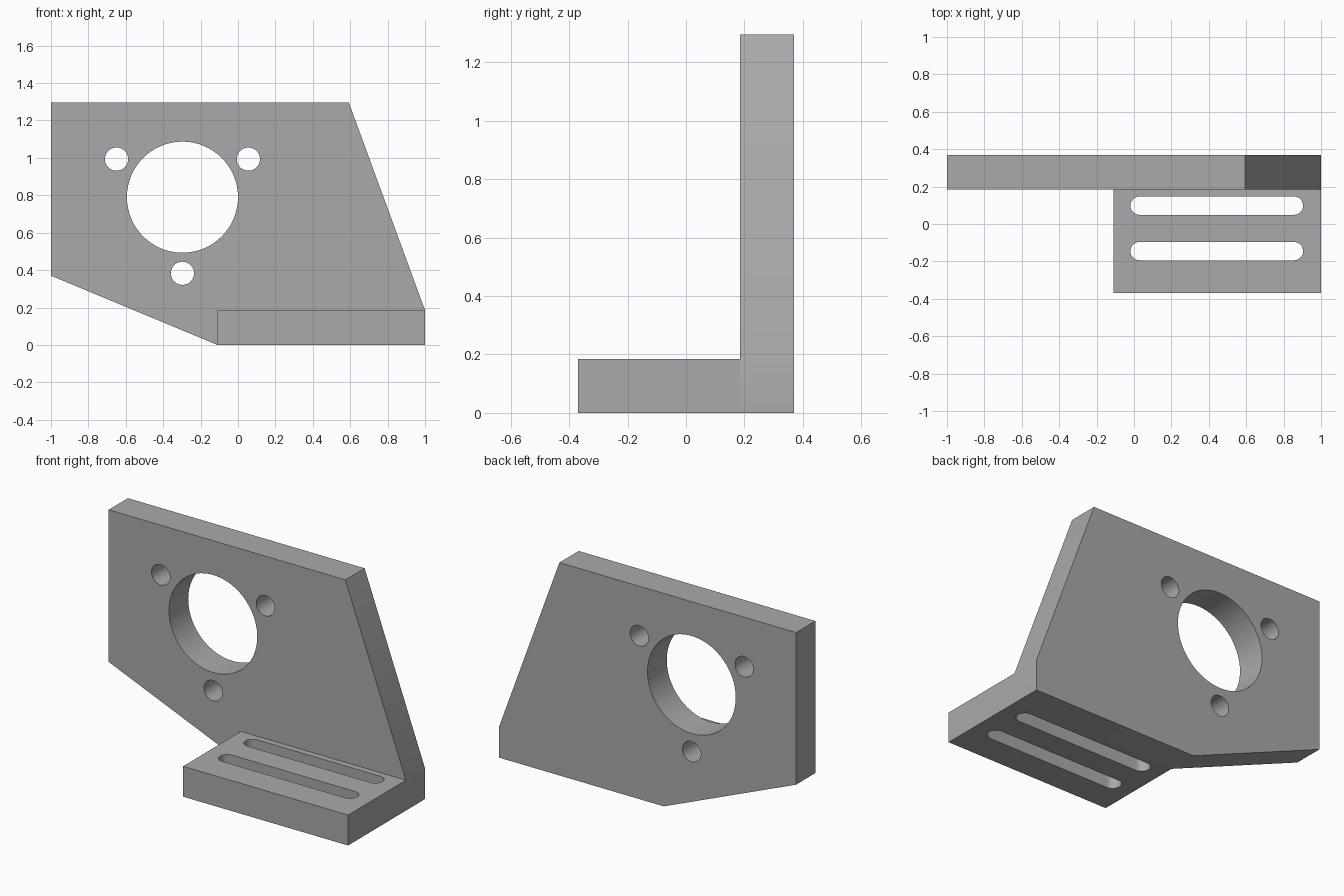
import bpy
import bmesh
from math import cos, sin, pi, radians
from mathutils import Vector, Matrix

cube = bpy.data.objects.get("Cube")
if cube:
    bpy.data.objects.remove(cube, do_unlink=True)

grey = bpy.data.materials.new("plain grey")
grey.use_nodes = True
colour = (0.4, 0.4, 0.4, 1)
grey.diffuse_color = colour
grey.node_tree.nodes["Principled BSDF"].inputs["Base Color"].default_value = colour


def arc(cx, cy, r, start, end, steps):
    """Points along an arc, including both ends."""
    angles = [start + (end - start) * i / steps for i in range(steps + 1)]
    return [(cx + r * cos(a), cy + r * sin(a)) for a in angles]


def circle(cx, cy, r, steps=64):
    return arc(cx, cy, r, 0, 2 * pi, steps)[:-1]


def slot(x0, x1, cy, r):
    return arc(x1, cy, r, -pi / 2, pi / 2, 16) + arc(x0, cy, r, pi / 2, 3 * pi / 2, 16)


def pierced_plate(name, outline, holes, thickness, matrix):
    """Fill an outline around its holes, then extrude it along local z."""
    bm = bmesh.new()
    for loop in [outline] + holes:
        verts = [bm.verts.new((x, y, 0)) for x, y in loop]
        for a, b in zip(verts, verts[1:] + verts[:1]):
            bm.edges.new((a, b))
    bmesh.ops.triangle_fill(bm, use_beauty=True, edges=bm.edges[:], normal=(0, 0, 1))
    top = bmesh.ops.extrude_face_region(bm, geom=bm.faces[:], use_keep_orig=True)
    moved = [g for g in top["geom"] if isinstance(g, bmesh.types.BMVert)]
    bmesh.ops.translate(bm, verts=moved, vec=Vector((0, 0, thickness)))
    bmesh.ops.transform(bm, matrix=matrix, verts=bm.verts[:])
    bmesh.ops.recalc_face_normals(bm, faces=bm.faces[:])
    mesh = bpy.data.meshes.new(name)
    bm.to_mesh(mesh)
    bm.free()
    mesh.materials.append(grey)
    obj = bpy.data.objects.new(name, mesh)
    bpy.context.collection.objects.link(obj)
    bpy.ops.object.select_all(action="DESELECT")
    obj.select_set(True)
    bpy.context.view_layer.objects.active = obj
    bpy.ops.object.shade_smooth_by_angle(angle=radians(30))
    return obj


T = 0.185          # plate thickness
BACK = 0.37        # rear face of the bracket
FOOT_LEFT = -0.11  # inner end of the foot

# Upright plate: large bore ringed by three bolt holes
cx, cz = -0.297, 0.79
bolts = [circle(cx + 0.407 * cos(a), cz + 0.407 * sin(a), 0.062, 40)
         for a in (radians(d) for d in (30, 150, 270))]
upright = [(-1, 0.37), (FOOT_LEFT, 0), (1, 0), (1, T), (0.593, 1.295), (-1, 1.295)]
stand = Matrix.Translation((0, BACK, 0)) @ Matrix.Rotation(pi / 2, 4, "X")
pierced_plate("upright_plate", upright, [circle(cx, cz, 0.297)] + bolts, T, stand)

# Foot plate: two long adjustment slots
foot = [(FOOT_LEFT, -BACK), (1, -BACK), (1, BACK - T), (FOOT_LEFT, BACK - T)]
slots = [slot(0.03, 0.855, y, 0.049) for y in (0.098, -0.145)]
pierced_plate("foot_plate", foot, slots, T, Matrix.Identity(4))
